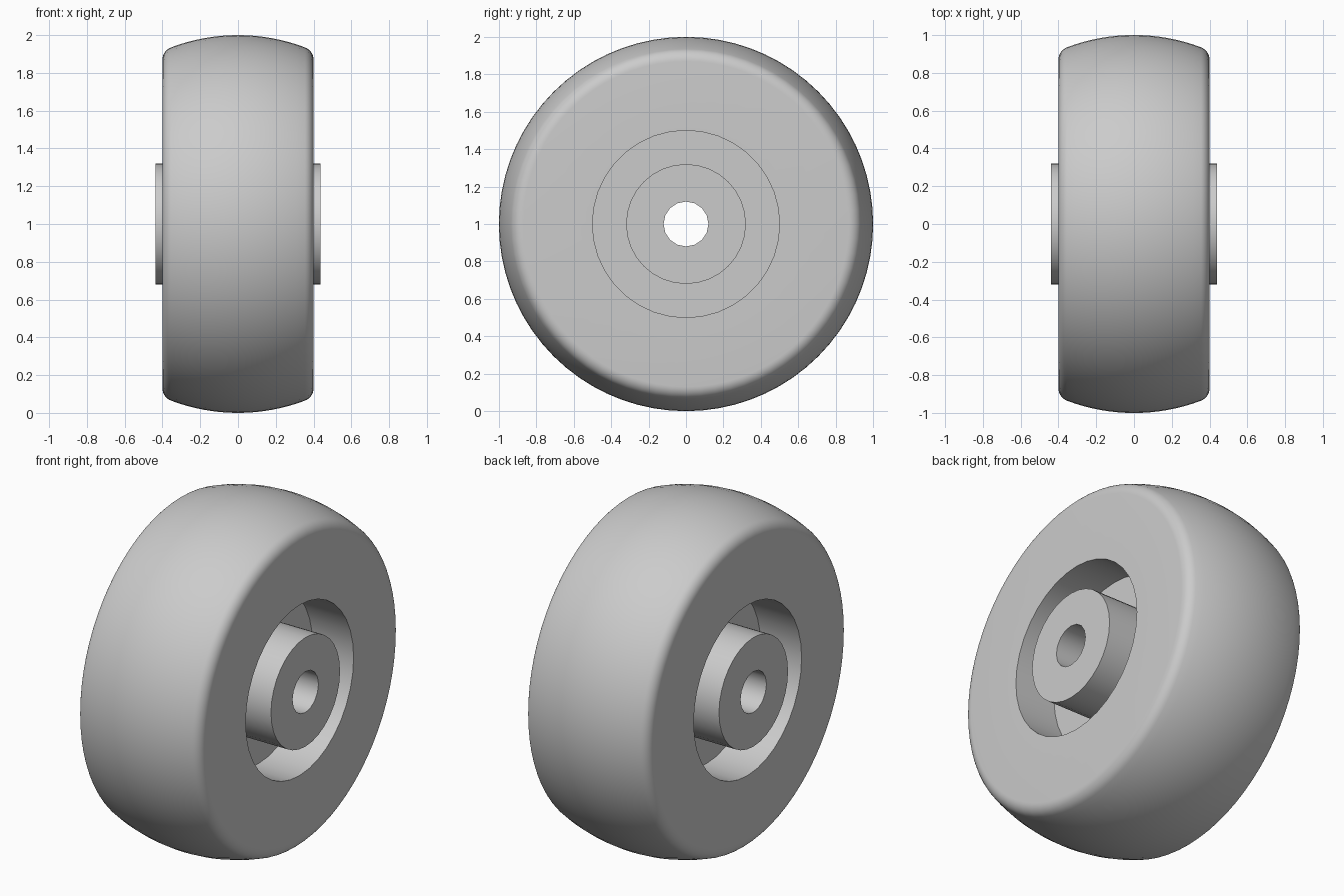
import bpy, bmesh
from math import sin, cos, pi, atan2, sqrt

cube = bpy.data.objects.get("Cube")
if cube:
    bpy.data.objects.remove(cube, do_unlink=True)

grey = bpy.data.materials.new("plain_grey")
grey.use_nodes = True
colour = (0.6, 0.6, 0.6, 1)
grey.diffuse_color = colour
grey.node_tree.nodes["Principled BSDF"].inputs["Base Color"].default_value = colour


def stitch(bm, a, b):
    """Join two rings, which may have different side counts."""
    n, m, i, j = len(a), len(b), 0, 0
    while i < n or j < m:
        gap = (i + 1) / n - (j + 1) / m
        p, p2, q, q2 = a[i % n], a[(i + 1) % n], b[j % m], b[(j + 1) % m]
        if abs(gap) < 1e-6:
            bm.faces.new((p, p2, q2, q))
            i, j = i + 1, j + 1
        elif gap < 0:
            bm.faces.new((p, p2, q))
            i += 1
        else:
            bm.faces.new((p, q2, q))
            j += 1


def lathe(name, profile):
    """Turn a closed (x, radius, sides) profile around the wheel axis."""
    bm = bmesh.new()
    rings = [[bm.verts.new((x, r * sin(2 * pi * k / sides), 1 + r * cos(2 * pi * k / sides)))
              for k in range(sides)] for x, r, sides in profile]
    for a, b in zip(rings, rings[1:] + rings[:1]):
        stitch(bm, a, b)
    bmesh.ops.recalc_face_normals(bm, faces=bm.faces)
    mesh = bpy.data.meshes.new(name)
    bm.to_mesh(mesh)
    bm.free()
    mesh.materials.append(grey)
    obj = bpy.data.objects.new(name, mesh)
    bpy.context.collection.objects.link(obj)
    bpy.ops.object.select_all(action='DESELECT')
    obj.select_set(True)
    bpy.context.view_layer.objects.active = obj
    bpy.ops.object.shade_smooth_by_angle(angle=pi / 6)
    return obj


def mirrored(half):
    return half + [(-x, r, n) for x, r, n in reversed(half)]


HALF_WIDTH, FILLET, FLOOR = 0.4, 0.07, 0.135
HUB_RADIUS, HUB_END = 0.32, 0.438

# Tyre: crowned tread, rounded shoulders, recessed web on both sides
cx = HALF_WIDTH - FILLET
cr = sqrt((1 - FILLET) ** 2 - cx ** 2)
edge = atan2(cx, cr)
tread = [(sin(edge * k / 8), cos(edge * k / 8), 72) for k in range(1, 9)]
shoulder = []
for k in range(1, 8):
    t = edge + (pi / 2 - edge) * k / 7
    shoulder.append((cx + FILLET * sin(t), cr + FILLET * cos(t), 72))
recess = [(HALF_WIDTH, 0.5, 36), (FLOOR, 0.5, 36), (FLOOR, HUB_RADIUS - 0.02, 36)]
lathe("tyre", [(0, 1, 72)] + mirrored(tread + shoulder + recess))

# Hub: sleeve with an open axle bore
lathe("hub", mirrored([(HUB_END, HUB_RADIUS, 32), (HUB_END, 0.12, 16)]))
